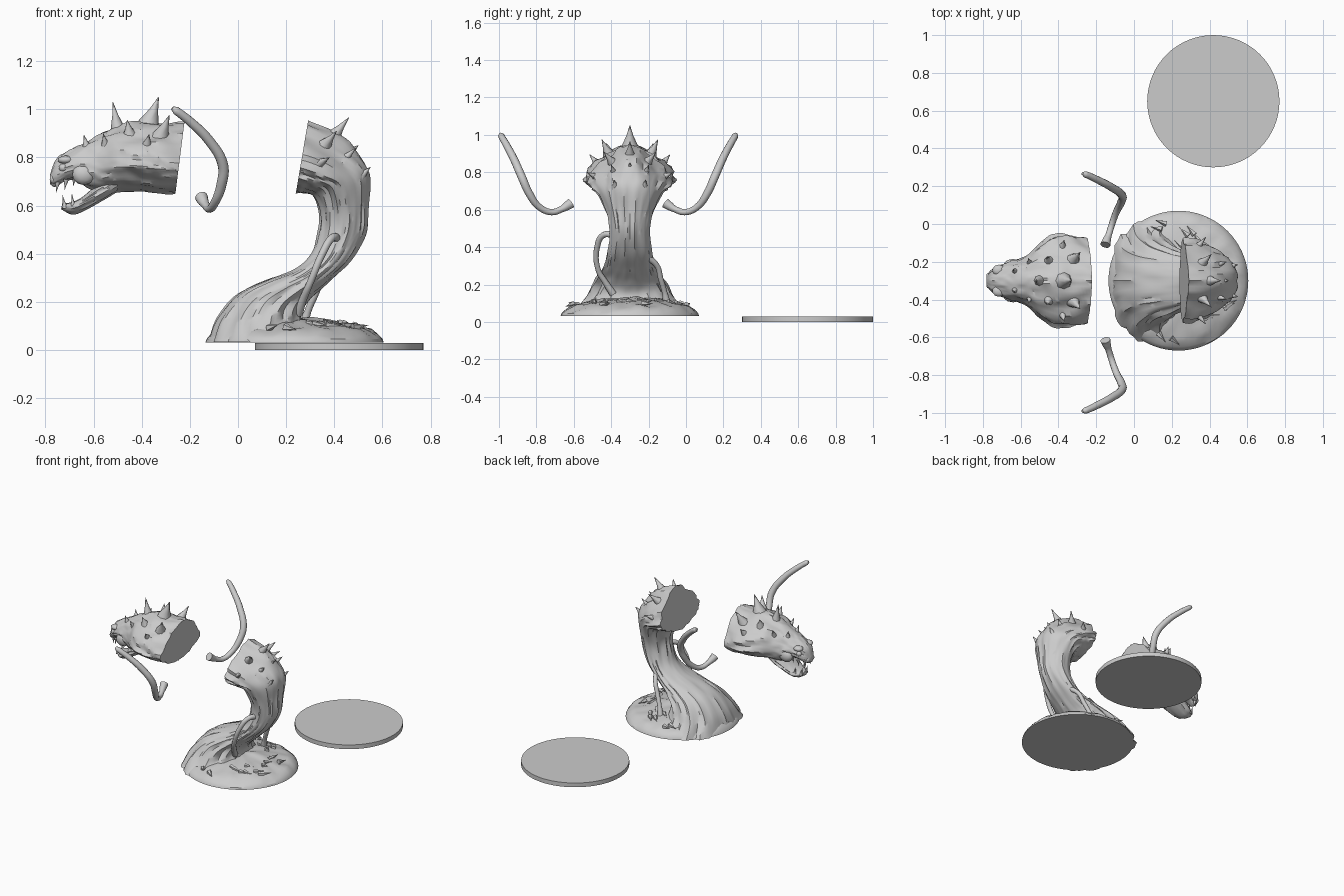
import bpy, bmesh, math, random
from mathutils import Vector, noise

random.seed(4)
YC = -0.30            # symmetry line of the beast


def finish(name, bm, angle=35):
    bmesh.ops.recalc_face_normals(bm, faces=bm.faces)
    me = bpy.data.meshes.new(name)
    bm.to_mesh(me)
    bm.free()
    ob = bpy.data.objects.new(name, me)
    bpy.context.collection.objects.link(ob)
    bpy.ops.object.select_all(action='DESELECT')
    ob.select_set(True)
    bpy.context.view_layer.objects.active = ob
    bpy.ops.object.shade_smooth_by_angle(angle=math.radians(angle))
    return ob


def powr(v, e):
    return math.copysign(abs(v) ** e, v)


def bridge(bm, rings):
    n = len(rings[0])
    for r0, r1 in zip(rings, rings[1:]):
        for i in range(n):
            bm.faces.new((r0[i], r0[(i + 1) % n], r1[(i + 1) % n], r1[i]))


def loft(name, secs, amp, ridge, along, segs=56, steps=6):
    """Section: belly x, belly z, back x, back z, half width, widest place 0-1, corner power."""
    bm = bmesh.new()
    rings = []
    last = len(secs) - 1
    for k in range(last * steps + 1):
        t = k / steps
        i = min(int(t), last - 1)
        u = t - i
        p = [secs[max(0, min(last, j))] for j in (i - 1, i, i + 1, i + 2)]
        ax, az, bx, bz, w, f, e = [
            0.5 * (2 * b + (c - a) * u + (2 * a - 5 * b + 4 * c - d) * u * u
                   + (3 * b - a - 3 * c + d) * u ** 3) for a, b, c, d in zip(*p)]
        A, B = Vector((ax, YC, az)), Vector((bx, YC, bz))
        C = A.lerp(B, f)
        ring = []
        for j in range(segs):
            th = 2 * math.pi * j / segs
            c, s = math.cos(th), math.sin(th)
            off = (B - A) * ((1 - f) if c > 0 else f) * powr(c, e)
            off.y += w * powr(s, e)
            n = noise.noise((c * ridge, abs(s) * ridge, t * along))
            n += 0.5 * noise.noise((c * ridge * 2, s * ridge * 2, t * along * 2 + 9))
            co = C + off * (1 + amp * n)
            co.z = max(co.z, 0.032)
            ring.append(bm.verts.new(co))
        rings.append(ring)
    bridge(bm, rings)
    bm.faces.new(rings[0])
    bm.faces.new(rings[-1])
    return finish(name, bm)


def spike(bm, base, tip, r, segs=8):
    b, t = Vector(base), Vector(tip)
    d = t - b
    b -= d * 0.25
    d = t - b
    rot = d.to_track_quat('Z', 'Y')
    prev = None
    rings = []
    for f, k in ((0, 1.25), (0.3, 0.85), (0.6, 0.42), (1, 0.04)):
        rings.append([bm.verts.new(b + d * f + rot @ Vector((
            r * k * math.cos(2 * math.pi * i / segs),
            r * k * math.sin(2 * math.pi * i / segs), 0))) for i in range(segs)])
    bridge(bm, rings)
    bm.faces.new(rings[0])
    bm.faces.new(rings[-1])


def spikes(name, rows):
    """Row: base x, side, z, tip x, side, z, radius; side offsets are mirrored."""
    bm = bmesh.new()
    for bx, by, bz, tx, ty, tz, r in rows:
        for s in ((1, -1) if by else (1,)):
            spike(bm, (bx, YC + s * by, bz), (tx, YC + s * ty, tz), r)
    finish(name, bm, 50)


def tube(name, pts, radii, depth=0.02):
    cu = bpy.data.curves.new(name, 'CURVE')
    cu.dimensions = '3D'
    cu.bevel_depth, cu.bevel_resolution = depth, 4
    cu.resolution_u, cu.use_fill_caps = 6, True
    sp = cu.splines.new('BEZIER')
    sp.bezier_points.add(len(pts) - 1)
    for p, co, r in zip(sp.bezier_points, pts, radii):
        p.co, p.radius = co, r
        p.handle_left_type = p.handle_right_type = 'AUTO'
    bpy.context.collection.objects.link(bpy.data.objects.new(name, cu))


# Separate display disc
bm = bmesh.new()
bmesh.ops.create_cone(bm, cap_ends=True, segments=64, radius1=0.35, radius2=0.35, depth=0.03)
bmesh.ops.translate(bm, verts=bm.verts, vec=(0.42, 0.65, 0.015))
finish("display_disc", bm)

# Ground mound with rough rubble surface
bm = bmesh.new()
rings = []
prof = [(0.37, 0.032), (0.366, 0.045), (0.35, 0.062), (0.325, 0.078), (0.30, 0.088),
        (0.26, 0.098), (0.21, 0.11), (0.15, 0.12), (0.08, 0.13), (0.01, 0.135)]
for k, (r, z) in enumerate(prof):
    ring = []
    for j in range(72):
        a = 2 * math.pi * j / 72
        x, y = r * math.cos(a), r * math.sin(a)
        h = noise.noise((x * 14, y * 14, 2)) * 0.016 if k > 1 else 0
        ring.append(bm.verts.new((0.235 + x, YC + y, z + h)))
    rings.append(ring)
bridge(bm, rings)
bm.faces.new(rings[0])
bm.faces.new(rings[-1])
finish("ground_mound", bm, 30)

# Stone chips on the mound
bm = bmesh.new()
for i in range(34):
    a, r = random.uniform(0, 2 * math.pi), random.uniform(0.17, 0.32)
    b = Vector((0.235 + r * math.cos(a), YC + r * math.sin(a), 0.125 - 0.15 * (r - 0.1)))
    t = b + Vector((0.05 * math.cos(a + 1), 0.05 * math.sin(a + 1), random.uniform(-0.01, 0.012)))
    spike(bm, b, t, 0.014, 5)
finish("stone_chips", bm, 20)

# Neck rising from the mound to the flat cut
loft("neck", [
    (-0.125, 0.034, 0.31, 0.034, 0.33, 0.5, 1.0),
    (-0.085, 0.14, 0.275, 0.10, 0.25, 0.5, 1.0),
    (0.0, 0.235, 0.265, 0.16, 0.20, 0.5, 1.0),
    (0.12, 0.29, 0.30, 0.215, 0.165, 0.5, 1.0),
    (0.24, 0.335, 0.37, 0.28, 0.135, 0.5, 1.0),
    (0.31, 0.40, 0.465, 0.37, 0.115, 0.5, 1.0),
    (0.335, 0.50, 0.53, 0.48, 0.105, 0.5, 1.0),
    (0.335, 0.58, 0.54, 0.60, 0.125, 0.5, 1.0),
    (0.305, 0.64, 0.545, 0.73, 0.165, 0.45, 1.1),
    (0.27, 0.648, 0.485, 0.82, 0.20, 0.38, 1.2),
    (0.25, 0.65, 0.41, 0.89, 0.22, 0.34, 1.3),
    (0.24, 0.65, 0.29, 0.945, 0.225, 0.33, 1.35)], 0.11, 4.5, 0.45)

spikes("neck_spikes", [
    (0.39, 0, 0.88, 0.46, 0, 0.965, 0.035),
    (0.45, 0, 0.81, 0.50, 0, 0.85, 0.03),
    (0.36, 0.09, 0.85, 0.41, 0.14, 0.91, 0.03),
    (0.43, 0.08, 0.78, 0.49, 0.10, 0.84, 0.03),
    (0.50, 0.075, 0.71, 0.55, 0.085, 0.76, 0.028),
    (0.33, 0.17, 0.77, 0.38, 0.23, 0.80, 0.028)])

# Hanging roots beside the neck
tube("left_root", [(0.42, -0.37, 0.46), (0.39, -0.44, 0.465), (0.35, -0.475, 0.40),
                   (0.30, -0.47, 0.28), (0.27, -0.43, 0.21), (0.25, -0.39, 0.15)],
     [1, 0.9, 0.85, 0.8, 0.9, 1.1], 0.018)
tube("right_root", [(0.38, -0.21, 0.35), (0.35, -0.155, 0.30), (0.32, -0.135, 0.23),
                    (0.29, -0.115, 0.16), (0.27, -0.10, 0.09)], [1, 0.8, 0.8, 0.8, 1.2], 0.018)

# Head: hood from the cut forward to the snout
loft("head", [
    (-0.26, 0.65, -0.222, 0.95, 0.225, 0.33, 1.35),
    (-0.34, 0.652, -0.32, 0.945, 0.243, 0.36, 1.35),
    (-0.42, 0.66, -0.42, 0.945, 0.24, 0.37, 1.3),
    (-0.50, 0.66, -0.50, 0.93, 0.195, 0.40, 1.2),
    (-0.56, 0.65, -0.56, 0.905, 0.14, 0.43, 1.1),
    (-0.62, 0.67, -0.62, 0.87, 0.11, 0.45, 1.0),
    (-0.67, 0.705, -0.67, 0.845, 0.095, 0.4, 1.0),
    (-0.72, 0.70, -0.72, 0.82, 0.075, 0.4, 1.0),
    (-0.76, 0.68, -0.76, 0.785, 0.052, 0.45, 1.0),
    (-0.782, 0.69, -0.782, 0.725, 0.02, 0.5, 1.0)], 0.09, 4, 0.7)

loft("lower_jaw", [
    (-0.50, 0.66, -0.50, 0.73, 0.10, 0.5, 1.0),
    (-0.58, 0.61, -0.58, 0.69, 0.095, 0.5, 1.0),
    (-0.64, 0.578, -0.64, 0.64, 0.08, 0.6, 1.0),
    (-0.69, 0.563, -0.69, 0.615, 0.062, 0.6, 1.0),
    (-0.735, 0.585, -0.73, 0.61, 0.02, 0.6, 1.0)], 0.12, 4, 0.8, 32, 4)

spikes("head_spikes", [
    (-0.50, 0, 0.92, -0.52, 0, 1.03, 0.03),
    (-0.37, 0, 0.94, -0.33, 0, 1.05, 0.045),
    (-0.45, 0.10, 0.89, -0.46, 0.125, 0.955, 0.033),
    (-0.32, 0.11, 0.89, -0.285, 0.15, 0.975, 0.036),
    (-0.38, 0.17, 0.84, -0.37, 0.215, 0.895, 0.03),
    (-0.55, 0.09, 0.85, -0.56, 0.12, 0.90, 0.02),
    (-0.63, 0.05, 0.85, -0.64, 0.06, 0.895, 0.016)])

spikes("teeth", [
    (-0.75, 0.03, 0.69, -0.755, 0.03, 0.655, 0.009),
    (-0.715, 0.055, 0.70, -0.72, 0.055, 0.665, 0.009),
    (-0.68, 0.065, 0.71, -0.685, 0.065, 0.68, 0.008),
    (-0.72, 0.03, 0.60, -0.73, 0.03, 0.645, 0.009),
    (-0.685, 0.05, 0.60, -0.69, 0.05, 0.65, 0.010)])

# Eyes, brows, cheeks and nostrils
for name, x, side, z, size in (("eye", -0.725, 0.06, 0.757, (0.02, 0.02, 0.018)),
                               ("brow", -0.715, 0.055, 0.79, (0.035, 0.03, 0.018)),
                               ("cheek", -0.64, 0.085, 0.73, (0.05, 0.03, 0.045)),
                               ("nostril", -0.765, 0.025, 0.71, (0.018, 0.018, 0.02))):
    bm = bmesh.new()
    for s in (1, -1):
        new = bmesh.ops.create_icosphere(bm, subdivisions=2, radius=1)['verts']
        bmesh.ops.scale(bm, verts=new, vec=size)
        bmesh.ops.translate(bm, verts=new, vec=(x, YC + s * side, z))
    finish(name + "_pair", bm)

# Two separate curved arms with flared pegs
arm = [(-0.273, -0.992, 1.005), (-0.258, -0.988, 0.995), (-0.20, -0.962, 0.95),
       (-0.12, -0.92, 0.87), (-0.063, -0.876, 0.77), (-0.068, -0.84, 0.69),
       (-0.095, -0.785, 0.615), (-0.118, -0.72, 0.587), (-0.135, -0.665, 0.603),
       (-0.147, -0.632, 0.623), (-0.152, -0.615, 0.635)]
for name, flip in (("left_arm", False), ("right_arm", True)):
    tube(name, [(x, -0.725 - y if flip else y, z) for x, y, z in arm],
         [0.4, 0.85, 0.95, 1.05, 1.1, 1.05, 0.9, 0.85, 0.85, 1.2, 1.35])
